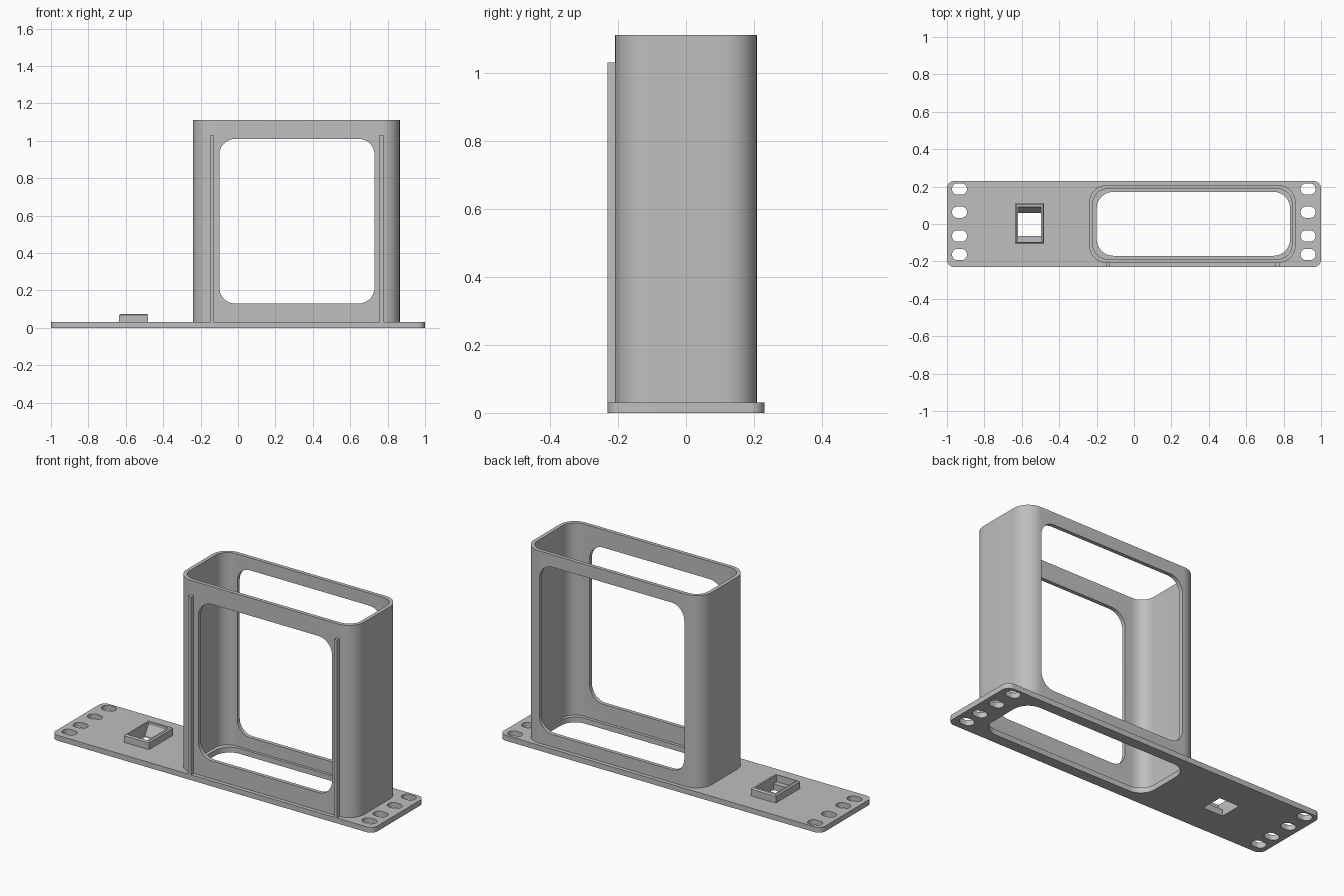
import bpy, bmesh, math
from mathutils import Vector

cube = bpy.data.objects.get("Cube")
if cube:
    bpy.data.objects.remove(cube)

grey = bpy.data.materials.new("light_grey")
grey.use_nodes = True
colour = (0.52, 0.52, 0.52, 1)
grey.diffuse_color = colour
grey.node_tree.nodes["Principled BSDF"].inputs["Base Color"].default_value = colour

# Maps (u, v, depth) to world space for each extrusion axis
AXES = {
    "Z": lambda u, v, d: Vector((u, v, d)),
    "Y": lambda u, v, d: Vector((u, d, v)),
    "X": lambda u, v, d: Vector((d, u, v)),
}


def prism(name, points, lo, hi, axis="Z", top_bevel=0):
    """Extrude a flat outline along an axis."""
    bm = bmesh.new()
    place = AXES[axis]
    base = bm.faces.new([bm.verts.new(place(u, v, lo)) for u, v in points])
    out = bmesh.ops.extrude_face_region(bm, geom=[base], use_keep_orig=True)
    moved = [g for g in out["geom"] if isinstance(g, bmesh.types.BMVert)]
    bmesh.ops.translate(bm, verts=moved, vec=place(0, 0, hi - lo))
    bmesh.ops.recalc_face_normals(bm, faces=bm.faces)
    if top_bevel:
        rim = [e for e in bm.edges if all(v in moved for v in e.verts)]
        bmesh.ops.bevel(bm, geom=rim, offset=top_bevel, segments=1, affect="EDGES")
    mesh = bpy.data.meshes.new(name)
    bm.to_mesh(mesh)
    bm.free()
    mesh.materials.append(grey)
    obj = bpy.data.objects.new(name, mesh)
    bpy.context.collection.objects.link(obj)
    return obj


def rounded(u0, u1, v0, v1, r=0, steps=10):
    """Outline of a rectangle with round corners."""
    if not r:
        return [(u0, v0), (u1, v0), (u1, v1), (u0, v1)]
    corners = [(u1 - r, v1 - r), (u0 + r, v1 - r), (u0 + r, v0 + r), (u1 - r, v0 + r)]
    points = []
    for q, (cu, cv) in enumerate(corners):
        for i in range(steps + 1):
            a = (q + i / steps) * math.pi / 2
            points.append((cu + r * math.cos(a), cv + r * math.sin(a)))
    return points


def cut(obj, cutters):
    """Subtract the cutters, then discard them."""
    for c in cutters:
        c.hide_render = True
        mod = obj.modifiers.new("cut", "BOOLEAN")
        mod.operation = "DIFFERENCE"
        mod.solver = "EXACT"
        mod.object = c
    graph = bpy.context.evaluated_depsgraph_get()
    mesh = bpy.data.meshes.new_from_object(obj.evaluated_get(graph))
    obj.modifiers.clear()
    obj.data = mesh
    for c in cutters:
        bpy.data.objects.remove(c)


def socket_cutter():
    """Stepped opening with one sloped end."""
    profile = [(-0.095, 0.1), (-0.095, 0.035), (-0.065, 0.035), (-0.065, -0.1),
               (0.06, -0.1), (0.06, 0.01), (0.09, 0.06), (0.09, 0.1)]
    return prism("socket_cutter", profile, -0.62, -0.497, "X")


PLATE_TOP = 0.03

# Base plate with end slots, large opening and socket hole
plate = prism("base_plate", rounded(-1, 1, -0.23, 0.23, 0.04), 0, PLATE_TOP)
holes = [prism("opening_cutter", rounded(-0.2, 0.835, -0.17, 0.172, 0.09), -0.1, 0.1),
         socket_cutter()]
for x in (-0.933, 0.931):
    for y in (0.187, 0.063, -0.064, -0.163):
        slot = rounded(x - 0.04, x + 0.04, y - 0.03, y + 0.03, 0.0295)
        holes.append(prism("slot_cutter", slot, -0.1, 0.1))
cut(plate, holes)

# Hollow tower with a front window and a slightly larger back window
tower = prism("tower", rounded(-0.24, 0.865, -0.208, 0.208, 0.095), PLATE_TOP, 1.11)
cut(tower, [
    prism("hollow_cutter", rounded(-0.219, 0.844, -0.187, 0.187, 0.074), -0.1, 1.3),
    prism("front_window_cutter", rounded(-0.1, 0.73, 0.13, 1.01, 0.085), -0.5, 0, "Y"),
    prism("back_window_cutter", rounded(-0.135, 0.765, 0.1, 1.04, 0.08), 0, 0.5, "Y"),
])

# Thin upright ribs on the tower front
ribs = [prism("front_rib", rounded(x, x + 0.02, -0.23, -0.205), PLATE_TOP, 1.03)
        for x in (-0.15, 0.757)]

# Raised socket frame on the plate
socket = prism("socket_frame", rounded(-0.635, -0.48, -0.105, 0.11), PLATE_TOP, 0.075,
               top_bevel=0.007)
cut(socket, [socket_cutter()])

# Smooth rounded corners, keep hard edges
bpy.ops.object.select_all(action="DESELECT")
for obj in [plate, tower, socket] + ribs:
    obj.select_set(True)
bpy.context.view_layer.objects.active = plate
bpy.ops.object.shade_smooth_by_angle(angle=math.radians(30))
